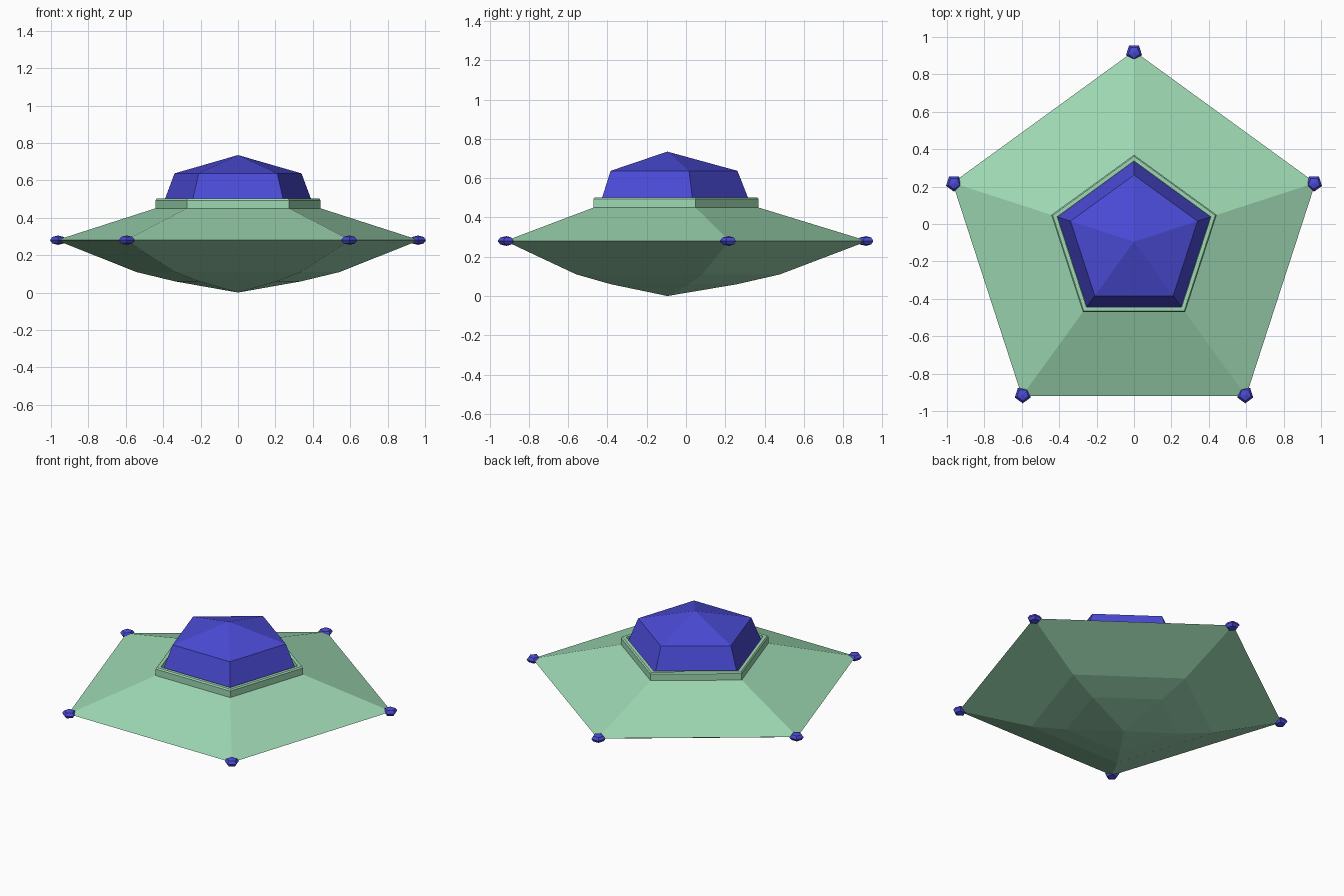
import bpy, bmesh, math

if "Cube" in bpy.data.objects:
    bpy.data.objects.remove(bpy.data.objects["Cube"])

CY = -0.095          # saucer axis, offset so the pentagon is centred in y
SIDES = 5


def material(name, color):
    m = bpy.data.materials.new(name)
    m.diffuse_color = (*color, 1)
    m.use_nodes = True
    m.node_tree.nodes["Principled BSDF"].inputs["Base Color"].default_value = m.diffuse_color
    return m


GREEN = material("hull_green", (0.34, 0.69, 0.45))
BLUE = material("glass_blue", (0.07, 0.07, 0.68))


def lathe(name, profile, mat, center=(0, CY), start=math.pi / 2, closed=False):
    """Revolve a (radius, z) profile into a five-sided flat-faced solid."""
    bm = bmesh.new()
    rings = []
    for r, z in profile:
        n = SIDES if r > 0 else 1
        rings.append([bm.verts.new((
            center[0] + r * math.cos(start + i * math.tau / SIDES),
            center[1] + r * math.sin(start + i * math.tau / SIDES), z))
            for i in range(n)])
    pairs = list(zip(rings, rings[1:]))
    if closed:
        pairs.append((rings[-1], rings[0]))
    for a, b in pairs:
        for i in range(SIDES):
            j = (i + 1) % SIDES
            quad = [a[i % len(a)], a[j % len(a)], b[j % len(b)], b[i % len(b)]]
            bm.faces.new(list(dict.fromkeys(quad)))
    bmesh.ops.recalc_face_normals(bm, faces=bm.faces)
    me = bpy.data.meshes.new(name)
    bm.to_mesh(me)
    bm.free()
    me.materials.append(mat)
    ob = bpy.data.objects.new(name, me)
    bpy.context.collection.objects.link(ob)
    return ob


# Saucer hull: shallow stepped belly, sharp rim, sloping deck
lathe("hull", [(0, 0), (0.355, 0.06), (0.573, 0.11), (1.02, 0.28),
               (0.465, 0.45), (0, 0.45)], GREEN)

# Raised collar around the canopy
lathe("collar", [(0.465, 0.449), (0.465, 0.493), (0.457, 0.502),
                 (0.432, 0.502), (0.432, 0.449)], GREEN, closed=True)

# Faceted canopy
lathe("canopy", [(0, 0.451), (0.43, 0.451), (0.357, 0.637), (0, 0.735)], BLUE)

# Flattened faceted lamp on each rim corner, one vertex pointing inward
R, H = 0.045, 0.025
for k in range(SIDES):
    a = math.pi / 2 + k * math.tau / SIDES
    prof = [(max(0, R * math.sin(t * math.pi / 4)) if 0 < t < 4 else 0,
             0.28 - H * math.cos(t * math.pi / 4)) for t in range(5)]
    lathe(f"rim_lamp_{k + 1}", prof, BLUE,
          (1.012 * math.cos(a), CY + 1.012 * math.sin(a)), a + math.pi)
